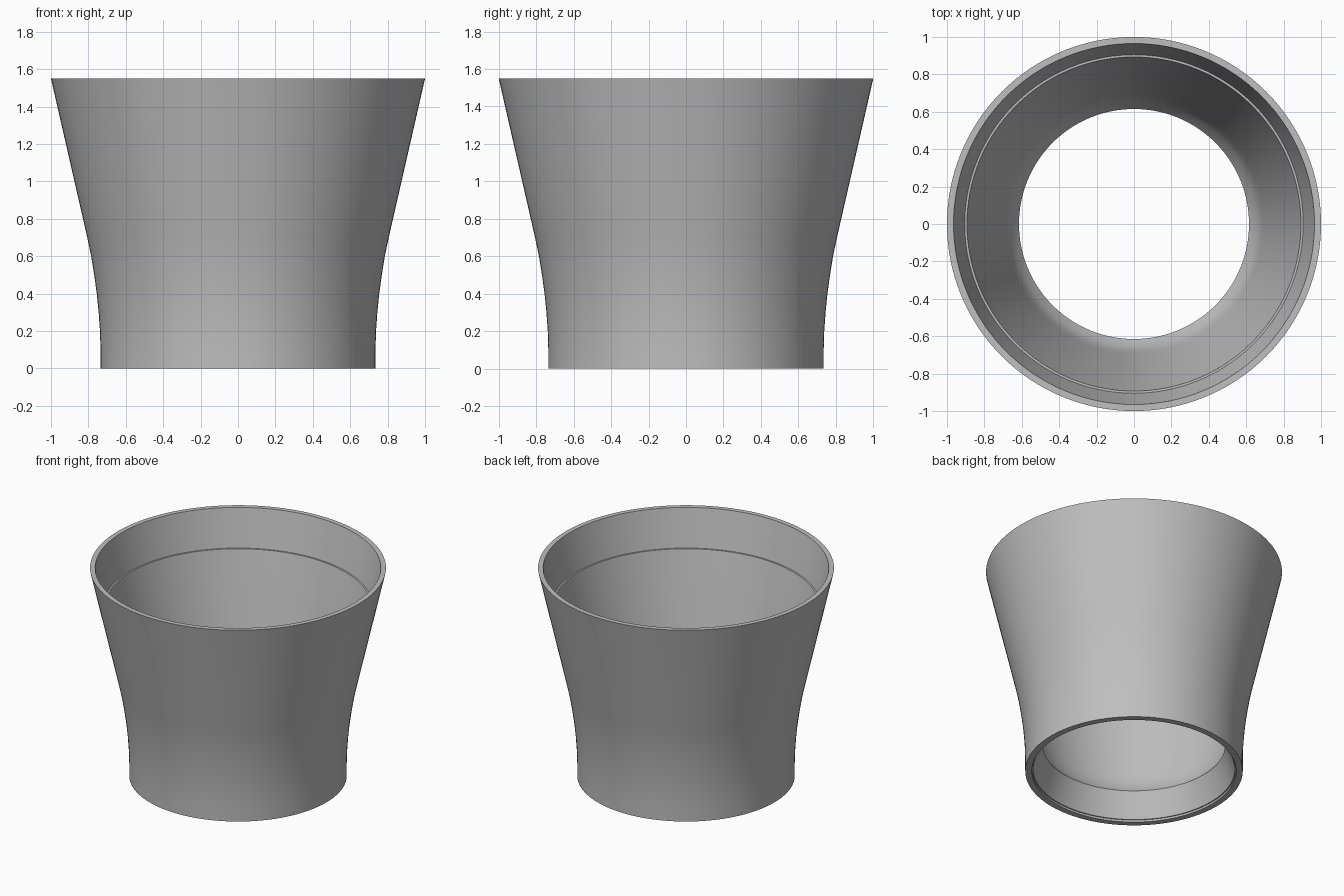
import bpy
import bmesh
import math

cube = bpy.data.objects.get("Cube")
if cube:
    bpy.data.objects.remove(cube, do_unlink=True)

SEGMENTS = 128

# Plain grey finish
grey = bpy.data.materials.new("plain grey")
grey.use_nodes = True
colour = (0.52, 0.52, 0.52, 1)
grey.diffuse_color = colour
grey.node_tree.nodes["Principled BSDF"].inputs["Base Color"].default_value = colour


def lathe(name, profile, material):
    """Revolve a closed (radius, height) profile around z."""
    bm = bmesh.new()
    rings = []
    for r, z in profile:
        angles = [2 * math.pi * i / SEGMENTS for i in range(SEGMENTS)]
        rings.append([bm.verts.new((r * math.cos(a), r * math.sin(a), z)) for a in angles])
    for k, low in enumerate(rings):
        high = rings[(k + 1) % len(rings)]
        for i in range(SEGMENTS):
            j = (i + 1) % SEGMENTS
            bm.faces.new((low[i], low[j], high[j], high[i]))
    bmesh.ops.recalc_face_normals(bm, faces=bm.faces)
    mesh = bpy.data.meshes.new(name)
    bm.to_mesh(mesh)
    bm.free()
    mesh.materials.append(material)
    obj = bpy.data.objects.new(name, mesh)
    bpy.context.collection.objects.link(obj)
    bpy.ops.object.select_all(action="DESELECT")
    obj.select_set(True)
    bpy.context.view_layer.objects.active = obj
    bpy.ops.object.shade_smooth_by_angle(angle=math.radians(30))
    return obj


# Outside: upright foot easing into a straight flare
outer = [(0.735, 0), (0.735, 0.1), (0.738, 0.2), (0.745, 0.3), (0.755, 0.4),
         (0.769, 0.5), (0.785, 0.6), (0.806, 0.7), (1.0, 1.55)]
# Inside: rim socket, narrow ledge, cone, rounded throat
inner = [(0.965, 1.55), (0.905, 1.275), (0.893, 1.275), (0.70, 0.42),
         (0.69, 0.37), (0.675, 0.31), (0.652, 0.25), (0.615, 0.2)]
# Underside: tapered recess with a fine step at the foot
recess = [(0.682, 0.015), (0.69, 0.015), (0.69, 0)]

lathe("flared_sleeve", outer + inner + recess, grey)
